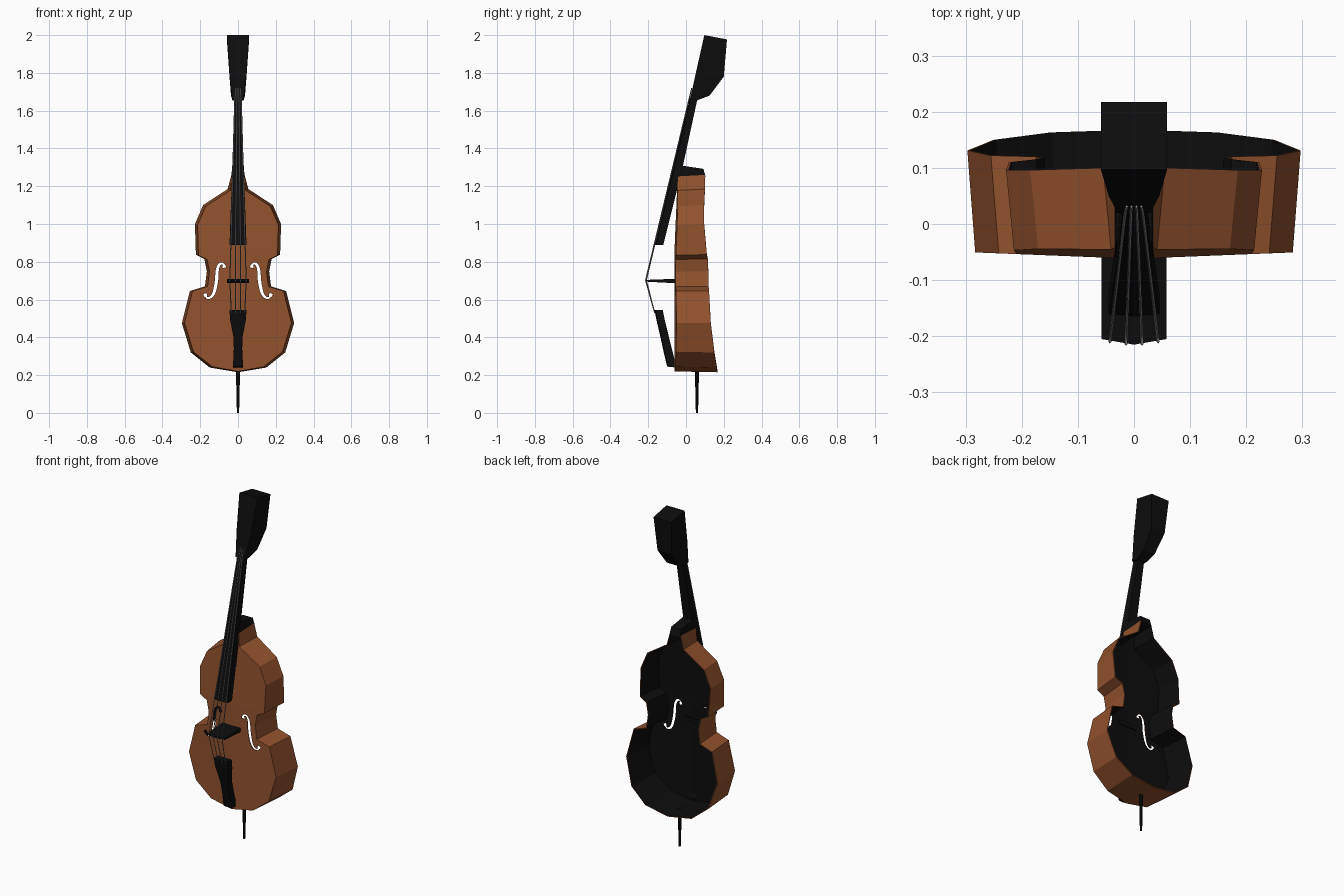
import bpy, bmesh, math
from mathutils import Vector

if "Cube" in bpy.data.objects:
    bpy.data.objects.remove(bpy.data.objects["Cube"])


def material(name, rgb):
    m = bpy.data.materials.new(name)
    m.diffuse_color = (*rgb, 1)
    m.use_nodes = True
    m.node_tree.nodes["Principled BSDF"].inputs["Base Color"].default_value = m.diffuse_color
    return m


WOOD = material("brown wood", (0.29, 0.085, 0.027))
BLACK = material("black", (0.004, 0.004, 0.004))
STEEL = material("grey string", (0.22, 0.22, 0.22))


def finish(bm, name, *mats):
    me = bpy.data.meshes.new(name)
    bm.to_mesh(me)
    bm.free()
    for m in mats:
        me.materials.append(m)
    ob = bpy.data.objects.new(name, me)
    bpy.context.collection.objects.link(ob)
    return ob


def loft(name, stations, crown=0.0, mat=BLACK):
    """Bar through stations ((front y, z), (back y, z), half width); crown bulges the front."""
    bm = bmesh.new()
    rings = []
    for (fy, fz), (by, bz), w in stations:
        pts = [(-w, fy, fz), (0, fy - crown, fz), (w, fy, fz), (w, by, bz), (-w, by, bz)]
        rings.append([bm.verts.new(p) for p in pts])
    for a, b in zip(rings, rings[1:]):
        for i in range(5):
            j = (i + 1) % 5
            bm.faces.new((a[i], a[j], b[j], b[i]))
    bm.faces.new(rings[0])
    bm.faces.new(rings[-1])
    bmesh.ops.recalc_face_normals(bm, faces=bm.faces)
    return finish(bm, name, mat)


# Body: front plate and ribs, open at the back (half outline: x, z, back y)
OUTLINE = [(0, .215, .168), (.15, .24, .163), (.25, .32, .15), (.297, .475, .131),
           (.255, .645, .122), (.175, .67, .12), (.165, .75, .118), (.178, .815, .115),
           (.223, .838, .11), (.228, 1.0, .096), (.185, 1.1, .096), (.055, 1.185, .1),
           (.035, 1.26, .1), (0, 1.26, .1)]


def plate_point(x, z):
    y = -.05 + max(0, z - .85) * .045
    return (x, y - .012 * (1 - abs(x) / .3), z)


bm = bmesh.new()
for s in (1, -1):
    rows = []
    for x, z, yb in OUTLINE:
        zf = z + (.6 - z) * .012
        xf = max(0, x - .014) if x > .04 else x
        rows.append([bm.verts.new(p) for p in
                     (plate_point(0, zf), plate_point(s * xf, zf), (s * x, yb, z))])
    for a, b in zip(rows, rows[1:]):
        for i in range(2):
            bm.faces.new((a[i], b[i], b[i + 1], a[i + 1]))
bmesh.ops.remove_doubles(bm, verts=bm.verts, dist=1e-5)
bmesh.ops.recalc_face_normals(bm, faces=bm.faces)
bm.normal_update()
front = min(bm.faces, key=lambda f: f.calc_center_median().y)
if front.normal.y > 0:
    bmesh.ops.reverse_faces(bm, faces=bm.faces)
body = finish(bm, "body", WOOD, BLACK)
shell = body.modifiers.new("shell", 'SOLIDIFY')
shell.thickness = .005
shell.offset = -1
shell.material_offset = 1
shell.material_offset_rim = 0

# Sound holes: curved ribbons cut through the front plate
F_PATH = [(.072, .768), (.078, .788), (.094, .79), (.108, .765), (.112, .725), (.116, .685),
          (.128, .635), (.145, .612), (.165, .61), (.176, .632)]


def smooth_path(pts, n=4):
    p = [Vector(q) for q in pts]
    p = [2 * p[0] - p[1]] + p + [2 * p[-1] - p[-2]]
    out = []
    for a, b, c, d in zip(p, p[1:], p[2:], p[3:]):
        for k in range(n):
            t = k / n
            out.append(.5 * (2 * b + (c - a) * t + (2 * a - 5 * b + 4 * c - d) * t * t
                             + (3 * b - a - 3 * c + d) * t ** 3))
    return out + [p[-2]]


path = smooth_path(F_PATH)
bm = bmesh.new()
for s in (1, -1):
    rings = []
    for i, p in enumerate(path):
        t = i / (len(path) - 1)
        d = (path[min(i + 1, len(path) - 1)] - path[max(i - 1, 0)]).normalized()
        side = Vector((-d.y, d.x))
        hw = .004 + .005 * math.sin(math.pi * t) ** 2
        if t < .06 or t > .94:
            hw = .009
        ring = []
        for k, y in ((1, -.12), (-1, -.12), (-1, -.02), (1, -.02)):
            q = p + side * hw * k
            ring.append(bm.verts.new((s * q.x, y, q.y)))
        rings.append(ring)
    for a, b in zip(rings, rings[1:]):
        for i in range(4):
            j = (i + 1) % 4
            bm.faces.new((a[i], a[j], b[j], b[i]))
    bm.faces.new(rings[0])
    bm.faces.new(rings[-1])
bmesh.ops.recalc_face_normals(bm, faces=bm.faces)
cutter = finish(bm, "sound_hole_cutter")
cut = body.modifiers.new("sound holes", 'BOOLEAN')
cut.operation = 'DIFFERENCE'
cut.solver = 'EXACT'
cut.object = cutter
cutter.hide_render = True
bpy.context.view_layer.objects.active = body
for m in ("shell", "sound holes"):
    bpy.ops.object.modifier_apply(modifier=m)
bpy.data.objects.remove(cutter)

# Neck with fingerboard, heel and head
loft("fingerboard_neck", [((-.16, .89), (-.12, .89), .045),
                          ((-.064, 1.29), (-.018, 1.3), .03),
                          ((.025, 1.665), (.06, 1.66), .02)], crown=.005)
loft("heel", [((-.06, 1.245), (.104, 1.25), .034),
              ((-.03, 1.31), (.092, 1.292), .032)])
loft("head", [((.02, 1.66), (.06, 1.655), .03), ((.035, 1.72), (.125, 1.68), .037),
              ((.05, 1.79), (.2, 1.78), .045), ((.097, 2.0), (.217, 1.977), .059)])

# Bridge and tailpiece
loft("bridge", [((-.205, .695), (-.05, .686), .058),
                ((-.205, .704), (-.05, .71), .058)], crown=.01)
loft("tailpiece", [((-.095, .245), (-.05, .24), .027), ((-.115, .33), (-.075, .34), .022),
                   ((-.13, .4), (-.09, .4), .024), ((-.152, .495), (-.113, .495), .042),
                   ((-.162, .545), (-.123, .545), .045)], crown=.005)

# Endpin
bm = bmesh.new()
bmesh.ops.create_cone(bm, cap_ends=True, segments=8, radius1=.006, radius2=.011, depth=.225)
bmesh.ops.translate(bm, verts=bm.verts, vec=(0, .058, .1125))
finish(bm, "endpin", BLACK)

# Strings: tailpiece, over the bridge, up to the head
for i in range(4):
    u = (i - 1.5) / 1.5
    cu = bpy.data.curves.new(f"string_{i + 1}", 'CURVE')
    cu.dimensions = '3D'
    cu.bevel_depth = .0028
    cu.bevel_resolution = 0
    cu.use_fill_caps = True
    sp = cu.splines.new('POLY')
    pts = [(u * .036, -.166, .53), (u * .043, -.216 + .006 * abs(u), .702),
           (u * .016, .017, 1.665), (u * .013, .031, 1.72)]
    sp.points.add(len(pts) - 1)
    for q, p in zip(sp.points, pts):
        q.co = (*p, 1)
    cu.materials.append(STEEL)
    bpy.context.collection.objects.link(bpy.data.objects.new(f"string_{i + 1}", cu))
